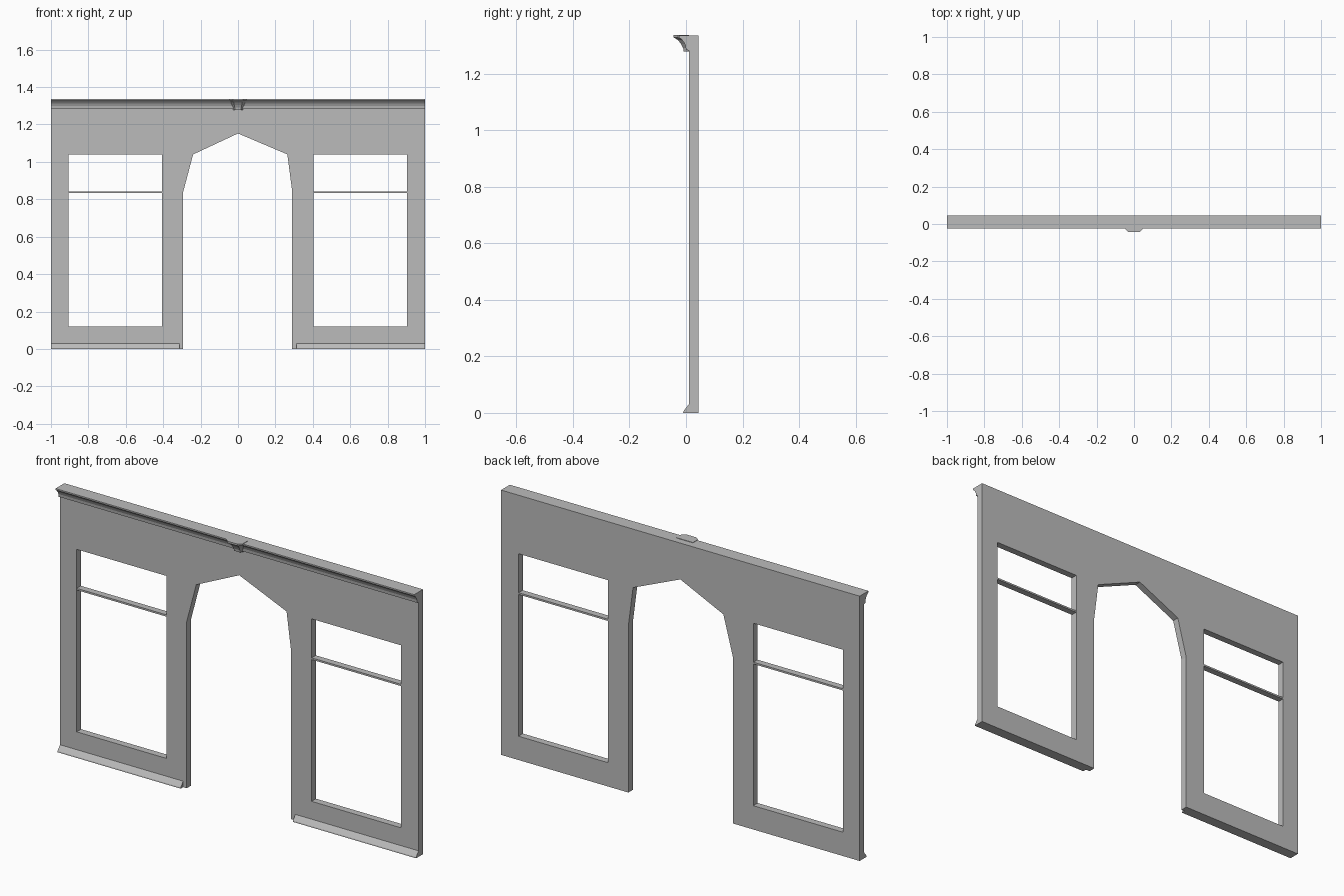
import bpy, bmesh

cube = bpy.data.objects.get("Cube")
if cube:
    bpy.data.objects.remove(cube, do_unlink=True)

# Single plaster grey
grey = bpy.data.materials.new("plaster_grey")
grey.use_nodes = True
colour = (0.5, 0.5, 0.5, 1)
grey.diffuse_color = colour
grey.node_tree.nodes["Principled BSDF"].inputs["Base Color"].default_value = colour

FRONT, BACK, TOP = 0.01, 0.045, 1.335


def add_object(name, bm):
    bmesh.ops.recalc_face_normals(bm, faces=bm.faces)
    mesh = bpy.data.meshes.new(name)
    bm.to_mesh(mesh)
    bm.free()
    mesh.materials.append(grey)
    obj = bpy.data.objects.new(name, mesh)
    bpy.context.collection.objects.link(obj)
    return obj


def loft(name, rings):
    """Skin closed rings of equal length and cap both ends."""
    bm = bmesh.new()
    loops = [[bm.verts.new(p) for p in ring] for ring in rings]
    for a, b in zip(loops, loops[1:]):
        for i in range(len(a)):
            j = (i + 1) % len(a)
            bm.faces.new((a[i], a[j], b[j], b[i]))
    bm.faces.new(loops[0])
    bm.faces.new(loops[-1])
    return add_object(name, bm)


def moulding(name, profile, x0, x1):
    return loft(name, [[(x, y, z) for y, z in profile] for x in (x0, x1)])


def rectangle(x0, x1, z0, z1):
    return [(x0, z0), (x1, z0), (x1, z1), (x0, z1)]


# Wall panel: outline with pointed doorway, plus two window holes
outline = [(-1, 0), (-0.293, 0), (-0.293, 0.84), (-0.24, 1.04), (0, 1.152),
           (0.264, 1.04), (0.29, 0.84), (0.29, 0), (1, 0), (1, TOP), (-1, TOP)]
windows = {"right": (-0.907, -0.407), "left": (0.403, 0.903)}
curve = bpy.data.curves.new("wall_outline", "CURVE")
curve.dimensions = "2D"
curve.fill_mode = "BOTH"
curve.extrude = (BACK - FRONT) / 2
for points in [outline] + [rectangle(a, b, 0.12, 1.04) for a, b in windows.values()]:
    spline = curve.splines.new("POLY")
    spline.points.add(len(points) - 1)
    for point, (x, z) in zip(spline.points, points):
        point.co = (x, z, 0, 1)
    spline.use_cyclic_u = True
helper = bpy.data.objects.new("wall_outline", curve)
bpy.context.collection.objects.link(helper)
bpy.context.view_layer.update()
bm = bmesh.new()
bm.from_mesh(helper.to_mesh())
helper.to_mesh_clear()
bpy.data.objects.remove(helper, do_unlink=True)
for v in bm.verts:
    x, z, d = v.co
    v.co = (x, (FRONT + BACK) / 2 - d, z)
bmesh.ops.remove_doubles(bm, verts=bm.verts, dist=1e-5)
for face in bm.faces:
    face.smooth = False
add_object("wall", bm)

# Transom bars across the windows
for side, (a, b) in windows.items():
    moulding(side + "_transom", rectangle(FRONT + 0.001, BACK - 0.001, 0.834, 0.843), a, b)

# Skirting boards with a sloped top
skirting = [(FRONT, 0), (-0.01, 0), (-0.009, 0.006), (0.005, 0.024), (FRONT, 0.03)]
moulding("right_skirting", skirting, -1, -0.313)
moulding("left_skirting", skirting, 0.313, 1)

# Coved cornice along the top
cornice = [(FRONT, TOP), (-0.025, TOP), (-0.025, 1.328), (-0.017, 1.322),
           (-0.008, 1.312), (-0.002, 1.299), (0.0, 1.284), (FRONT, 1.282)]
moulding("cornice", cornice, -1, 1)

# Faceted keystone flaring upward: (height, half width, front depth)
levels = [(1.278, 0.026, -0.008), (1.290, 0.029, -0.010), (1.305, 0.034, -0.018),
          (1.318, 0.038, -0.028), (1.328, 0.044, -0.044), (1.337, 0.046, -0.044)]
rings = []
for z, w, y in levels:
    shoulder = y + 0.015
    rings.append([(-w, FRONT, z), (-w, shoulder, z), (-w * 0.6, y, z),
                  (w * 0.6, y, z), (w, shoulder, z), (w, FRONT, z)])
loft("keystone", rings)
